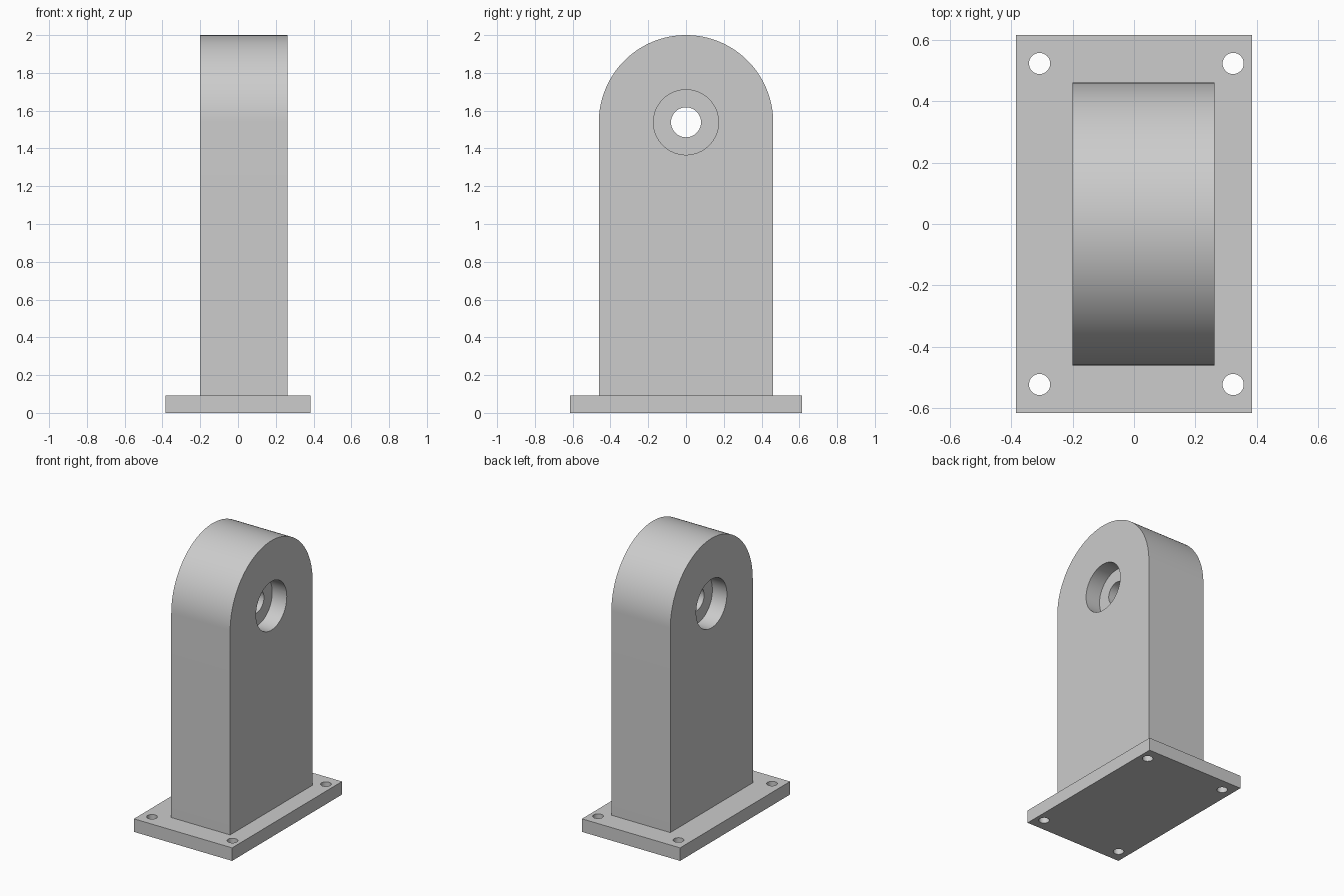
import bpy, bmesh, math
from mathutils import Matrix

cube = bpy.data.objects.get("Cube")
if cube:
    bpy.data.objects.remove(cube, do_unlink=True)

U = 2 / 65  # design unit: the bracket is 65 units tall

grey = bpy.data.materials.new("light grey")
grey.use_nodes = True
colour = (0.604, 0.604, 0.604, 1)
grey.diffuse_color = colour
grey.node_tree.nodes["Principled BSDF"].inputs["Base Color"].default_value = colour


def add_object(name, bm):
    bmesh.ops.recalc_face_normals(bm, faces=bm.faces)
    mesh = bpy.data.meshes.new(name)
    bm.to_mesh(mesh)
    bm.free()
    mesh.materials.append(grey)
    obj = bpy.data.objects.new(name, mesh)
    bpy.context.collection.objects.link(obj)
    return obj


def extrude_profile(name, points, direction):
    bm = bmesh.new()
    face = bm.faces.new([bm.verts.new(p) for p in points])
    new = bmesh.ops.extrude_face_region(bm, geom=[face])["geom"]
    bmesh.ops.translate(bm, vec=direction,
                        verts=[v for v in new if isinstance(v, bmesh.types.BMVert)])
    return add_object(name, bm)


def drill(target, centre, radius, depth, axis):
    """Cut a round hole centred on a point, along the x or z axis."""
    bm = bmesh.new()
    turn = Matrix.Rotation(math.pi / 2, 4, "Y") if axis == "x" else Matrix()
    bmesh.ops.create_cone(bm, cap_ends=True, segments=64, radius1=radius,
                          radius2=radius, depth=depth,
                          matrix=Matrix.Translation(centre) @ turn)
    cutter = add_object("hole_cutter", bm)
    cutter.hide_render = True
    mod = target.modifiers.new("hole", "BOOLEAN")
    mod.operation = "DIFFERENCE"
    mod.solver = "EXACT"
    mod.object = cutter
    bpy.context.view_layer.objects.active = target
    bpy.ops.object.modifier_apply(modifier=mod.name)
    bpy.data.objects.remove(cutter, do_unlink=True)


def finish(obj):
    bpy.ops.object.select_all(action="DESELECT")
    obj.select_set(True)
    bpy.context.view_layer.objects.active = obj
    bpy.ops.object.shade_smooth_by_angle(angle=math.radians(30))


# Base plate with four screw holes
px, py, thick = 12.5 * U, 20 * U, 3 * U
base_plate = extrude_profile(
    "base_plate", [(-px, -py, 0), (px, -py, 0), (px, py, 0), (-px, py, 0)], (0, 0, thick))
for x in (-10 * U, 10.5 * U):
    for y in (-17 * U, 17 * U):
        drill(base_plate, (x, y, thick / 2), 1.12 * U, 4 * thick, "z")

# Round-topped upright, set slightly off centre on the plate
left, right, radius, bore_z = -6.5 * U, 8.5 * U, 15 * U, 50 * U
arc = [(left, radius * math.cos(math.pi * i / 64), bore_z + radius * math.sin(math.pi * i / 64))
       for i in range(65)]
upright = extrude_profile(
    "upright", [(left, radius, thick)] + arc + [(left, -radius, thick)], (right - left, 0, 0))

# Through bore, with a counterbore in each side
drill(upright, ((left + right) / 2, 0, bore_z), 2.58 * U, 1, "x")
for x in (left, right):
    drill(upright, (x, 0, bore_z), 5.6 * U, 7.4 * U, "x")

for part in (base_plate, upright):
    finish(part)
